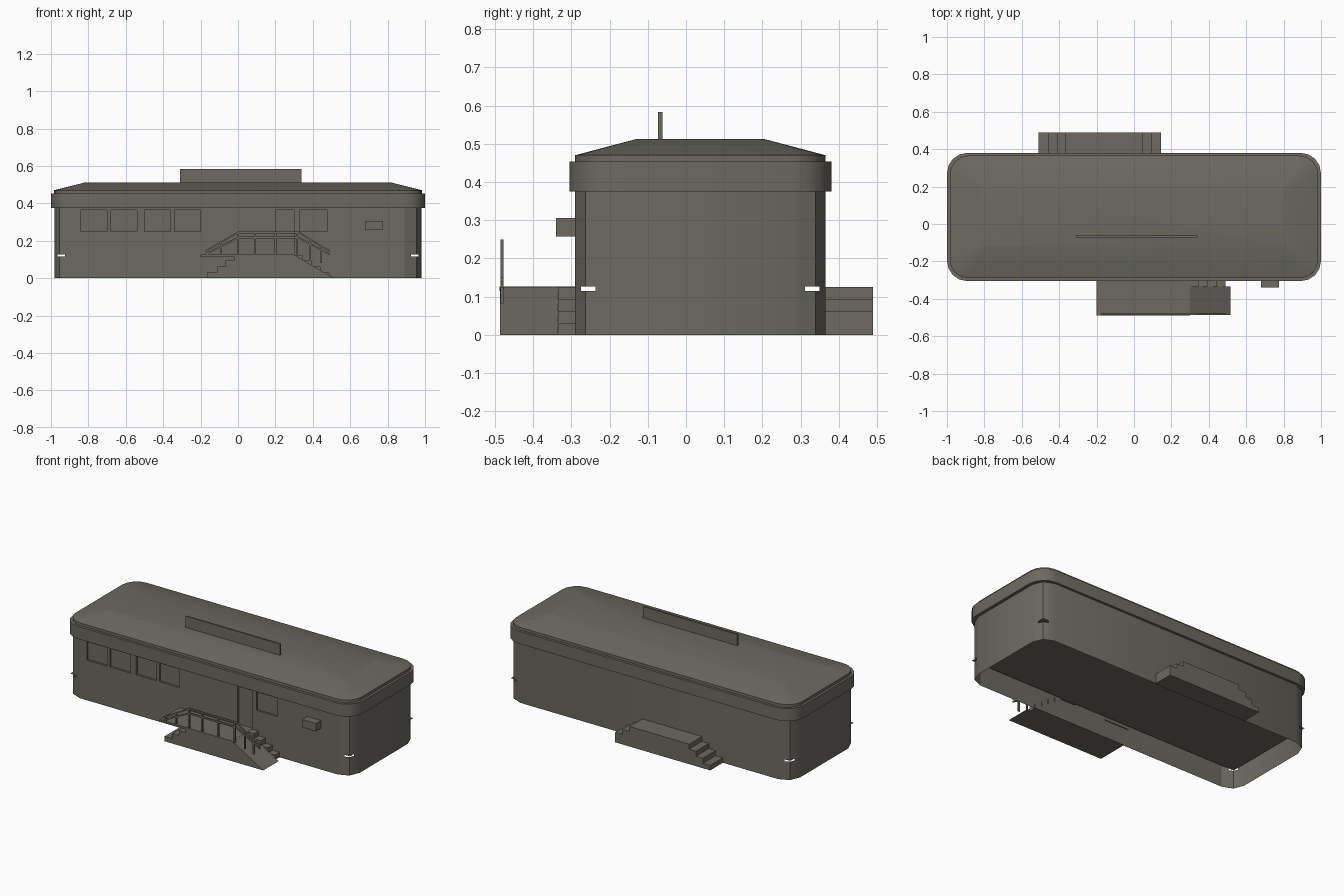
import bpy, bmesh, math

if "Cube" in bpy.data.objects:
    bpy.data.objects.remove(bpy.data.objects["Cube"])

CY = 0.0375  # centre line of the building in y

mat = bpy.data.materials.new("warm_grey")
mat.diffuse_color = (0.15, 0.142, 0.12, 1)
mat.use_nodes = True
mat.node_tree.nodes["Principled BSDF"].inputs["Base Color"].default_value = mat.diffuse_color


def make(name, bm, smooth=None):
    bmesh.ops.remove_doubles(bm, verts=bm.verts, dist=1e-5)
    me = bpy.data.meshes.new(name)
    bm.to_mesh(me)
    bm.free()
    ob = bpy.data.objects.new(name, me)
    bpy.context.collection.objects.link(ob)
    me.materials.append(mat)
    if smooth:
        bpy.ops.object.select_all(action='DESELECT')
        ob.select_set(True)
        bpy.context.view_layer.objects.active = ob
        bpy.ops.object.shade_smooth_by_angle(angle=math.radians(smooth))
    return ob


def box(name, x0, x1, y0, y1, z0, z1):
    return prism(name, [(x0, z0), (x1, z0), (x1, z1), (x0, z1)], y0, y1)


def prism(name, pts, y0, y1):
    """Extrude an x-z outline from y0 to y1."""
    bm = bmesh.new()
    f = bm.faces.new([bm.verts.new((x, y0, z)) for x, z in pts])
    r = bmesh.ops.extrude_face_region(bm, geom=[f])
    for v in r["geom"]:
        if isinstance(v, bmesh.types.BMVert):
            v.co.y = y1
    bmesh.ops.recalc_face_normals(bm, faces=bm.faces)
    return make(name, bm)


def rounded(hx, hy, r, n):
    """Counter-clockwise rounded rectangle around the building centre."""
    pts = []
    for k, (sx, sy) in enumerate([(1, 1), (-1, 1), (-1, -1), (1, -1)]):
        for i in range(n + 1):
            a = math.pi / 2 * (k + i / n)
            pts.append((sx * (hx - r) + r * math.cos(a),
                        CY + sy * (hy - r) + r * math.sin(a)))
    return pts


def loft(name, rings, cap_top=False, smooth=None):
    """Join (outline, z) rings of equal point count."""
    bm = bmesh.new()
    vs = [[bm.verts.new((x, y, z)) for x, y in o] for o, z in rings]
    n = len(vs[0])
    for a, b in zip(vs, vs[1:]):
        for i in range(n):
            j = (i + 1) % n
            bm.faces.new((a[i], a[j], b[j], b[i]))
    if cap_top:
        bm.faces.new(vs[-1])
    return make(name, bm, smooth)


# Walls: open shell with a thin slot in each rounded corner; front is separate
HX, HY, R = 0.98, 0.3275, 0.09
FX, FY = 0.965, 0.3125            # half size of the floor sheet
raw = rounded(HX, HY, R, 2)
outline = []                      # split corner chords where the floor crosses
for i, p in enumerate(raw):
    q = raw[(i + 1) % len(raw)]
    outline.append((p, False))
    if i % 3 < 2:
        ts = []
        for k, lim, c in ((0, FX, 0), (1, FY, CY)):
            a, b = abs(p[k] - c), abs(q[k] - c)
            if (a - lim) * (b - lim) < 0:
                ts.append((lim - a) / (b - a))
        for t in ts:
            outline.append(((p[0] + t * (q[0] - p[0]), p[1] + t * (q[1] - p[1])), True))
bm = bmesh.new()
ZS = [0, 0.115, 0.127, 0.39]
n = len(outline)
for i in range(n):
    (p, _), (q, _) = outline[i], outline[(i + 1) % n]
    mx, my = (p[0] + q[0]) / 2, (p[1] + q[1]) / 2
    if my < CY - HY + 1e-4:
        continue
    inside = abs(mx) < FX and abs(my - CY) < FY
    for z0, z1 in zip(ZS, ZS[1:]):
        if inside and z0 == ZS[1]:
            continue
        bm.faces.new([bm.verts.new(c) for c in
                      ((*p, z0), (*q, z0), (*q, z1), (*p, z1))])
make("walls", bm, 30)

# Front wall with recessed windows and door
WINDOWS = [(-0.84, -0.70), (-0.68, -0.54), (-0.50, -0.36), (-0.34, -0.20), (0.33, 0.475)]
DOOR = (0.20, 0.30)
xs = sorted({-HX + R, HX - R, *DOOR, *[x for w in WINDOWS for x in w]})
zs = [0, 0.125, 0.25, 0.365, 0.39]
yf, depth = CY - HY, 0.012
bm = bmesh.new()


def quad(*cs):
    bm.faces.new([bm.verts.new(c) for c in cs])


for x0, x1 in zip(xs, xs[1:]):
    for z0, z1 in zip(zs, zs[1:]):
        win = (x0, x1) in WINDOWS and z0 == 0.25
        door = (x0, x1) == DOOR and 0.1 < z0 < 0.3
        d = yf + (depth if win or door else 0)
        quad((x0, d, z0), (x1, d, z0), (x1, d, z1), (x0, d, z1))
        if win or door:
            quad((x0, yf, z0), (x0, d, z0), (x0, d, z1), (x0, yf, z1))
            quad((x1, d, z0), (x1, yf, z0), (x1, yf, z1), (x1, d, z1))
        if win or (door and z0 < 0.2):
            quad((x0, yf, z0), (x1, yf, z0), (x1, d, z0), (x0, d, z0))
        if win or (door and z0 > 0.2):
            quad((x0, d, z1), (x1, d, z1), (x1, yf, z1), (x0, yf, z1))
make("front_wall", bm)

# Floor sheet
bm = bmesh.new()
bm.faces.new([bm.verts.new((sx * FX, CY + sy * FY, 0.127))
              for sx, sy in ((-1, -1), (1, -1), (1, 1), (-1, 1))])
make("floor", bm)

# Fascia band and hipped roof
loft("fascia_band", [(rounded(0.97, 0.3175, 0.09, 4), 0.375),
                     (rounded(1.0, 0.343, 0.11, 4), 0.375),
                     (rounded(1.0, 0.343, 0.11, 4), 0.453),
                     (rounded(0.97, 0.315, 0.09, 4), 0.453)], smooth=30)
loft("roof", [(rounded(0.985, 0.3275, 0.1, 4), 0.45),
              (rounded(0.985, 0.3275, 0.1, 4), 0.47),
              (rounded(0.815, 0.165, 0.02, 4), 0.513)], True, 30)
box("roof_sign", -0.31, 0.34, -0.073, -0.062, 0.50, 0.583)
box("wall_unit", 0.68, 0.775, -0.34, -0.285, 0.257, 0.306)

# Back landing with steps at both ends
L = [0.031, 0.0625, 0.094, 0.125]
prism("back_steps", [(-0.51, 0), (-0.51, L[0]), (-0.46, L[0]), (-0.46, L[1]),
                     (-0.413, L[1]), (-0.413, L[2]), (-0.365, L[2]), (-0.365, L[3]),
                     (0.045, L[3]), (0.045, L[2]), (0.095, L[2]), (0.095, L[1]),
                     (0.145, L[1]), (0.145, 0)], 0.36, 0.49)

# Front landing, left steps, right steps beside the ramp
prism("front_landing", [(-0.165, 0), (-0.165, L[0]), (-0.113, L[0]), (-0.113, L[1]),
                        (-0.067, L[1]), (-0.067, L[2]), (-0.02, L[2]), (-0.02, L[3]),
                        (0.30, L[3]), (0.30, 0)], -0.487, -0.285)
box("landing_deck", -0.20, 0.30, -0.488, -0.285, 0.114, 0.126)
prism("front_ramp", [(0.30, 0), (0.30, 0.125), (0.515, 0)], -0.487, -0.335)
prism("front_steps", [(0.30, 0), (0.30, L[3]), (0.345, L[3]), (0.345, L[2]),
                      (0.393, L[2]), (0.393, L[1]), (0.44, L[1]), (0.44, L[0]),
                      (0.49, L[0]), (0.49, 0)], -0.335, -0.285)

# Handrail: two parallel rails over posts
Y0, Y1, T = -0.486, -0.477, 0.010
for k, drop in enumerate((0, 0.028)):
    top = [(-0.175, 0.15 - drop * 0.6), (0.0, 0.25 - drop),
           (0.325, 0.25 - drop), (0.49, 0.15 - drop * 0.6)]
    prism("handrail_%d" % k, top + [(x, z - T) for x, z in reversed(top)], Y0, Y1)
for x, z in ((-0.16, 0.155), (-0.09, 0.195), (0.0, 0.245), (0.09, 0.245),
             (0.2, 0.245), (0.315, 0.245), (0.385, 0.21), (0.445, 0.17)):
    base = 0.125 if x < 0.3 else max(0.125 - (x - 0.3) * 0.3, 0.125 - (x - 0.3) * 0.58)
    box("rail_post", x - 0.005, x + 0.005, Y0, Y1, base, z)
